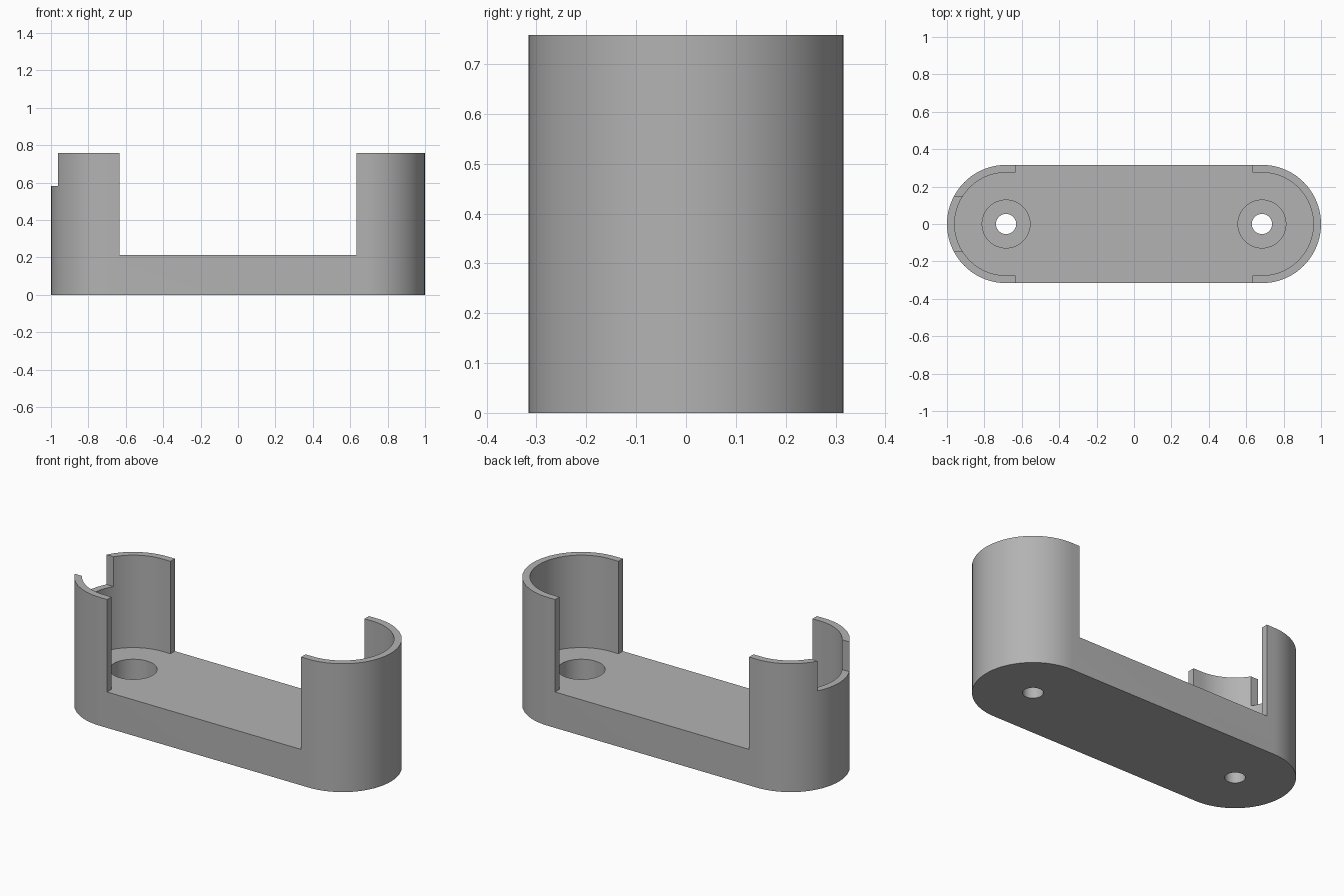
import bpy, bmesh, math

cube = bpy.data.objects.get("Cube")
if cube:
    bpy.data.objects.remove(cube, do_unlink=True)

R, CX = 0.316, 0.684                 # end radius and end centre
WALL, FLOOR, TOP = 0.041, 0.212, 0.758

grey = bpy.data.materials.new("grey_plastic")
grey.use_nodes = True
grey.diffuse_color = (0.45, 0.45, 0.45, 1)
grey.node_tree.nodes["Principled BSDF"].inputs["Base Color"].default_value = (0.45, 0.45, 0.45, 1)


def prism(name, outline, z0, z1):
    """Extrude a flat outline from z0 to z1."""
    bm = bmesh.new()
    face = bm.faces.new([bm.verts.new((x, y, z0)) for x, y in outline])
    top = bmesh.ops.extrude_face_region(bm, geom=[face])["geom"]
    bmesh.ops.translate(bm, vec=(0, 0, z1 - z0),
                        verts=[g for g in top if isinstance(g, bmesh.types.BMVert)])
    bmesh.ops.recalc_face_normals(bm, faces=bm.faces)
    mesh = bpy.data.meshes.new(name)
    bm.to_mesh(mesh)
    bm.free()
    mesh.materials.append(grey)
    obj = bpy.data.objects.new(name, mesh)
    bpy.context.collection.objects.link(obj)
    return obj


def arc(cx, r, a0, a1, n):
    return [(cx + r * math.cos(a0 + (a1 - a0) * i / n),
             r * math.sin(a0 + (a1 - a0) * i / n)) for i in range(n + 1)]


def stadium(r):
    h = math.pi / 2
    return arc(CX, r, -h, h, 40) + arc(-CX, r, h, 3 * h, 40)


def circle(cx, r):
    return arc(cx, r, 0, 2 * math.pi, 48)[:-1]


def rect(x0, x1, y):
    return [(x0, -y), (x1, -y), (x1, y), (x0, y)]


# Rounded body at full height
holder = prism("holder_body", stadium(R), 0, TOP)

# Cavity, side opening, end notch, and screw holes with counterbores
cutters = [
    prism("cavity_cutter", stadium(R - WALL), FLOOR, 1),
    prism("opening_cutter", rect(-0.634, 0.634, 0.5), FLOOR, 1),
    prism("notch_cutter", rect(-1.2, -0.8, 0.148), 0.582, 1),
]
for side in (-1, 1):
    cutters.append(prism("counterbore_cutter", circle(side * CX, 0.128), 0.075, 0.4))
    cutters.append(prism("screw_hole_cutter", circle(side * CX, 0.054), -0.1, 0.3))

bpy.ops.object.select_all(action="DESELECT")
bpy.context.view_layer.objects.active = holder
holder.select_set(True)
for cutter in cutters:
    cutter.hide_render = True
    mod = holder.modifiers.new("cut", "BOOLEAN")
    mod.operation = "DIFFERENCE"
    mod.solver = "EXACT"
    mod.object = cutter
    bpy.ops.object.modifier_apply(modifier=mod.name)
    bpy.data.objects.remove(cutter, do_unlink=True)

bpy.ops.object.shade_smooth_by_angle(angle=math.radians(30))
